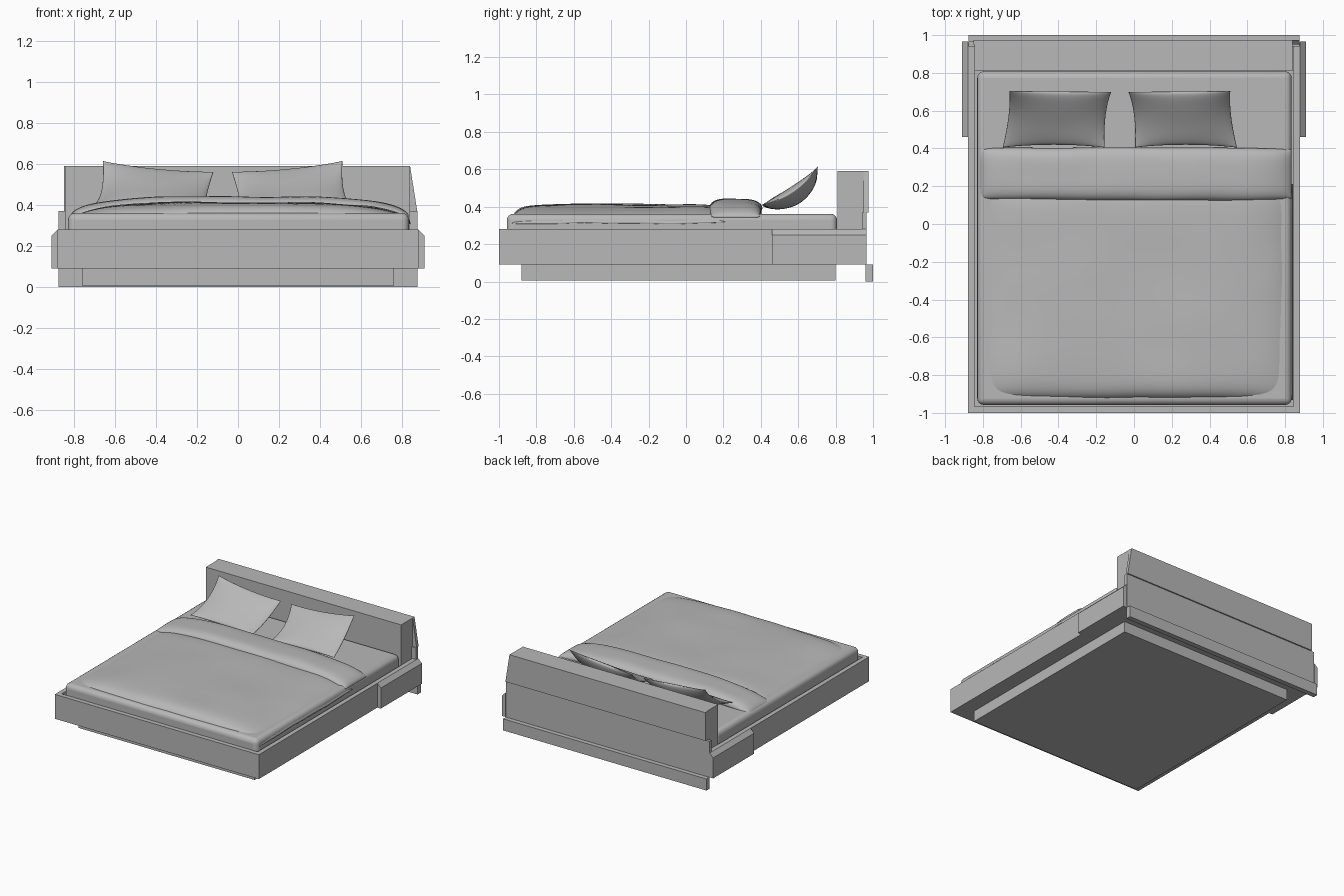
import bpy, bmesh, math
from mathutils import Vector, noise

cube = bpy.data.objects.get("Cube")
if cube:
    bpy.data.objects.remove(cube, do_unlink=True)

# One flat grey for the whole bed
GREY = (0.48, 0.48, 0.48, 1.0)
grey = bpy.data.materials.new("plain grey")
grey.use_nodes = True
grey.diffuse_color = GREY
grey.node_tree.nodes["Principled BSDF"].inputs["Base Color"].default_value = GREY


def finish(name, bm, smooth=False):
    bmesh.ops.recalc_face_normals(bm, faces=bm.faces)
    mesh = bpy.data.meshes.new(name)
    bm.to_mesh(mesh)
    bm.free()
    mesh.materials.append(grey)
    if smooth:
        mesh.shade_smooth()
    obj = bpy.data.objects.new(name, mesh)
    bpy.context.collection.objects.link(obj)
    return obj


def prism(name, profile, y0, y1):
    """Extrude an x-z outline along y."""
    bm = bmesh.new()
    face = bm.faces.new([bm.verts.new((x, y0, z)) for x, z in profile])
    side = bmesh.ops.extrude_face_region(bm, geom=[face])["geom"]
    bmesh.ops.translate(bm, vec=(0, y1 - y0, 0),
                        verts=[v for v in side if isinstance(v, bmesh.types.BMVert)])
    return finish(name, bm)


def box(name, x0, x1, y0, y1, z0, z1):
    return prism(name, [(x0, z0), (x1, z0), (x1, z1), (x0, z1)], y0, y1)


def cushion(name, surface, nu, nv):
    """Closed soft shape; surface(u, v, side) gives a point, side is 1 on top and -1 below."""
    bm = bmesh.new()
    ease = lambda i, n: math.sin((2 * i / n - 1) * math.pi / 2)
    for side in (1, -1):
        rows = [[bm.verts.new(surface(ease(i, nu), ease(j, nv), side))
                 for j in range(nv + 1)] for i in range(nu + 1)]
        for i in range(nu):
            for j in range(nv):
                bm.faces.new((rows[i][j], rows[i + 1][j], rows[i + 1][j + 1], rows[i][j + 1]))
    bmesh.ops.remove_doubles(bm, verts=bm.verts, dist=0.0004)
    return finish(name, bm, True)


def dome(u, v, p, q):
    return math.sqrt(max(0, (1 - abs(u) ** p) * (1 - abs(v) ** q)))


# Base and frame
box("plinth", -0.76, 0.76, -0.88, 0.80, 0.005, 0.09)
box("bed_floor", -0.85, 0.85, -0.97, 0.96, 0.09, 0.12)
box("foot_board", -0.88, 0.88, -1.0, -0.965, 0.09, 0.28)
for side, label in ((1, "left"), (-1, "right")):
    x0, x1 = sorted((side * 0.845, side * 0.88))
    box(label + "_rail", x0, x1, -0.965, 0.96, 0.09, 0.28)
    # Chamfered plate on the outside of the rail near the head
    prism(label + "_side_plate",
          [(side * x, z) for x, z in ((0.88, 0.09), (0.91, 0.09), (0.91, 0.25), (0.88, 0.28))],
          0.46, 0.965)

# Headboard, its tapered backing panel and the low strip behind
box("headboard", -0.845, 0.84, 0.81, 0.965, 0.09, 0.59)
prism("headboard_back_upper", [(-0.85, 0.37), (0.875, 0.37), (0.84, 0.59), (-0.85, 0.59)], 0.95, 0.975)
box("headboard_back_lower", -0.877, 0.877, 0.94, 0.965, 0.09, 0.37)
box("back_strip", -0.877, 0.877, 0.96, 1.0, 0.0, 0.09)

# Mattress with rounded edges
mattress = box("mattress", -0.83, 0.835, -0.958, 0.808, 0.12, 0.362)
bevel = mattress.modifiers.new("rounded_edges", "BEVEL")
bevel.width = 0.035
bevel.segments = 4
bpy.ops.object.select_all(action="DESELECT")
mattress.select_set(True)
bpy.context.view_layer.objects.active = mattress
bpy.ops.object.shade_smooth_by_angle(angle=math.radians(40))


# Duvet: crowned slab with gentle ripples and a wavy hem
def duvet(u, v, side):
    x = 0.008 + 0.833 * u
    y = -0.36 + 0.572 * v
    ripple = noise.noise(Vector((x * 3.2, y * 3.2, 0.4)))
    hem = 0.312 + 0.012 * noise.noise(Vector((x * 5, y * 5, 3.0)))
    d = dome(u, v, 8, 14)
    if side < 0:
        return (x, y, hem)
    top = 0.413 - 0.035 * abs(u) ** 3 - 0.012 * max(0, -v) ** 3 + 0.008 * ripple
    return (x, y, hem + (top - hem) * d)


cushion("duvet", duvet, 48, 48)


# Turned-back duvet fold, drooping at both ends
def fold(u, v, side):
    x = 0.008 + 0.825 * u
    bend = 0.008 * noise.noise(Vector((x * 2.5, 0.3, v)))
    y = 0.265 + (0.142 - 0.012 * abs(u) ** 4) * v + bend
    mid = 0.392 - 0.045 * abs(u) ** 3.5
    thick = 0.05 if side > 0 else 0.042
    ripple = 0.006 * noise.noise(Vector((x * 4, y * 4, 7.0)))
    return (x, y, mid + (side * thick + ripple) * dome(u, v, 10, 4))


cushion("duvet_fold", fold, 48, 20)

# Pillows: leaning, dished, pinched at the corners, mirrored about their shared centre line
LOW_IN, LOW_OUT = Vector((0.08, 0.405, 0.405)), Vector((0.62, 0.405, 0.41))
TOP_IN, TOP_OUT = Vector((0.045, 0.70, 0.562)), Vector((0.585, 0.705, 0.615))
NORMAL = Vector((0, -0.52, 0.85))


def pillow(mirror):
    def surface(u, v, side):
        a, b = (u + 1) / 2, (v + 1) / 2
        # Edges bow inward between the corners
        a = 0.5 + (a - 0.5) * (1 - 0.05 * (1 - v * v))
        b = 0.5 + (b - 0.5) * (1 - 0.06 * (1 - u * u))
        p = LOW_IN.lerp(LOW_OUT, a).lerp(TOP_IN.lerp(TOP_OUT, a), b)
        sag = 0.035 * (1 - v * v) + 0.012 * (1 - u * u)
        puff = 0.048 * ((1 - u * u) * (1 - v * v)) ** 0.6
        p = p + NORMAL * (side * puff - sag)
        p.z += side * 0.004 * noise.noise(p * 7) * (1 - u * u) * (1 - v * v)
        return (-0.075 + mirror * p.x, p.y, p.z)
    return surface


for mirror, label in ((1, "left"), (-1, "right")):
    cushion(label + "_pillow", pillow(mirror), 24, 20)
